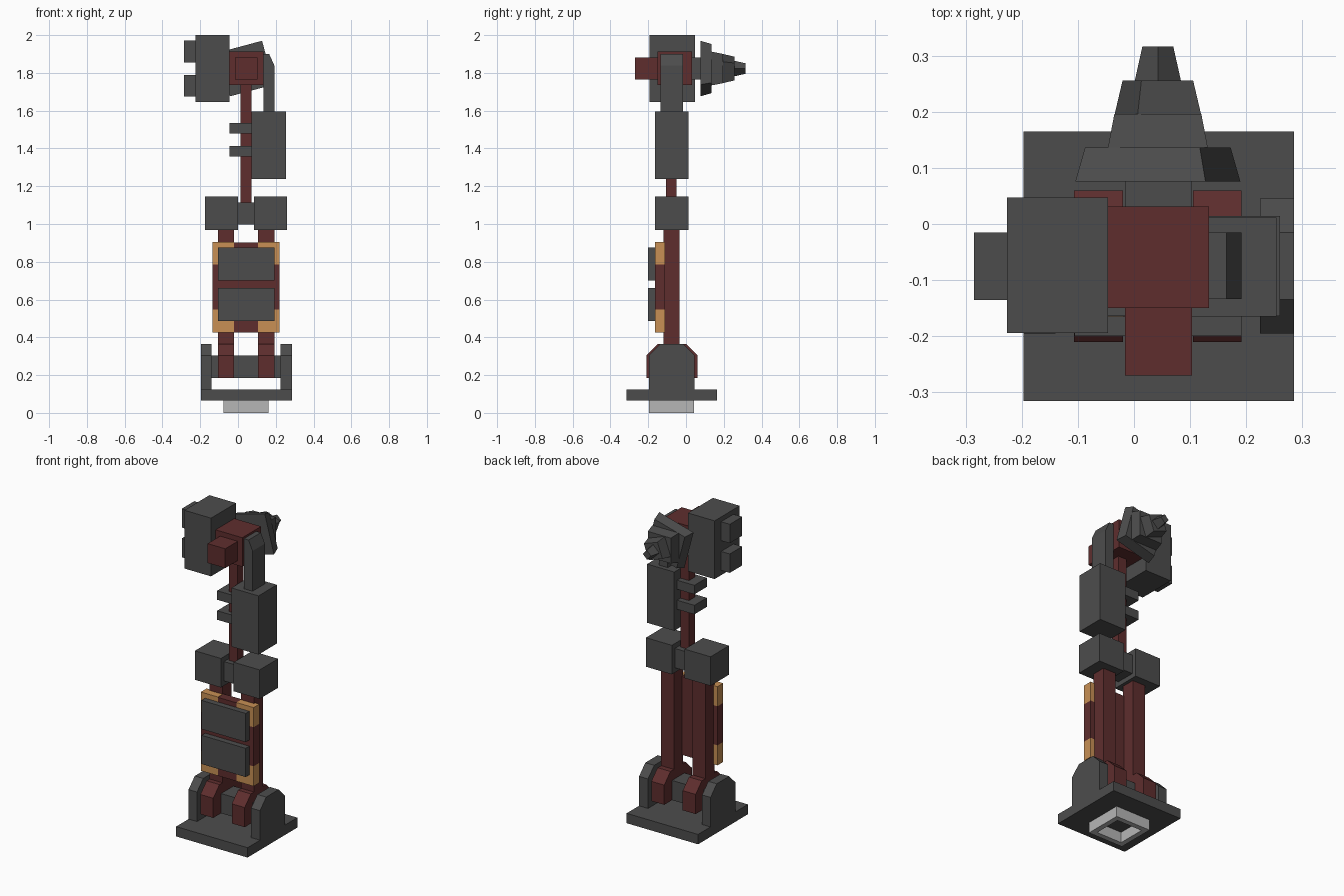
import bpy, bmesh, math

cube = bpy.data.objects.get("Cube")
if cube:
    bpy.data.objects.remove(cube, do_unlink=True)

CX, CY = 0.0425, -0.075  # main axis of the column


def material(name, rgb):
    m = bpy.data.materials.new(name)
    m.use_nodes = True
    m.diffuse_color = (*rgb, 1)
    bsdf = m.node_tree.nodes["Principled BSDF"]
    bsdf.inputs["Base Color"].default_value = (*rgb, 1)
    bsdf.inputs["Roughness"].default_value = 0.8
    return m


GREY = material("dark grey", (0.073, 0.073, 0.073))
RED = material("dark red", (0.113, 0.027, 0.027))
ORANGE = material("orange", (0.58, 0.28, 0.09))
LIGHT = material("light grey", (0.47, 0.47, 0.47))


def finish(name, bm, mat):
    bmesh.ops.recalc_face_normals(bm, faces=bm.faces)
    me = bpy.data.meshes.new(name)
    bm.to_mesh(me)
    bm.free()
    me.materials.append(mat)
    ob = bpy.data.objects.new(name, me)
    bpy.context.collection.objects.link(ob)
    return ob


def bridge(bm, a, b):
    """Closed solid between two matching loops of points."""
    va, vb = [bm.verts.new(p) for p in a], [bm.verts.new(p) for p in b]
    n = len(a)
    for i in range(n):
        j = (i + 1) % n
        bm.faces.new((va[i], va[j], vb[j], vb[i]))
    bm.faces.new(va)
    bm.faces.new(vb)


def box(name, mat, x, y, z):
    bm = bmesh.new()
    corners = [(x[0], y[0]), (x[1], y[0]), (x[1], y[1]), (x[0], y[1])]
    bridge(bm, [(*c, z[0]) for c in corners], [(*c, z[1]) for c in corners])
    return finish(name, bm, mat)


def slab_x(name, mat, x, profile):
    """Extrude a (y, z) profile along x."""
    bm = bmesh.new()
    bridge(bm, [(x[0], *p) for p in profile], [(x[1], *p) for p in profile])
    return finish(name, bm, mat)


def square(size, turn, y, cz):
    """Square loop in the xz plane, turned about the y axis."""
    r = size / math.sqrt(2)
    angles = [math.radians(turn + 45 + 90 * k) for k in range(4)]
    return [(CX + r * math.cos(a), y, cz + r * math.sin(a)) for a in angles]


def around(half):
    return (CY - half, CY + half)


# Base plate with a hollow square foot under it
box("base_plate", GREY, (-0.197, 0.285), (-0.315, 0.165), (0.065, 0.125))
foot = box("foot_ring", LIGHT, (-0.076, 0.161), (-0.195, 0.043), (0, 0.065))
bm = bmesh.new()
bm.from_mesh(foot.data)
bm.faces.ensure_lookup_table()
bottom = min(bm.faces, key=lambda f: f.calc_center_median().z)
top = max(bm.faces, key=lambda f: f.calc_center_median().z)
bmesh.ops.inset_region(bm, faces=[bottom], thickness=0.045)
walls = bmesh.ops.extrude_face_region(bm, geom=[bottom])["geom"]
bmesh.ops.translate(bm, vec=(0, 0, 0.065),
                    verts=[v for v in walls if isinstance(v, bmesh.types.BMVert)])
inner = [f for f in walls if isinstance(f, bmesh.types.BMFace)]
extra = {top, *inner}
if bottom.is_valid:
    extra.add(bottom)
bmesh.ops.delete(bm, geom=list(extra), context='FACES')
bm.to_mesh(foot.data)
bm.free()

# Chamfered base cheeks and the bar between them
cheek = [(-0.195, 0.125), (-0.195, 0.305), (-0.135, 0.365),
         (-0.015, 0.365), (0.045, 0.305), (0.045, 0.125)]
slab_x("cheek_left", GREY, (0.225, 0.285), cheek)
slab_x("cheek_right", GREY, (-0.197, -0.14), cheek)
box("base_crossbar", GREY, (-0.14, 0.225), around(0.06), (0.185, 0.305))

# Pairs: ankle clamp, leg and knee block
clamp = [(-0.21, 0.185), (-0.21, 0.305), (-0.15, 0.365),
         (0.0, 0.365), (0.06, 0.305), (0.06, 0.185)]
for side, s in (("left", 1), ("right", -1)):
    mid = CX + s * 0.106
    x = (mid - 0.0435, mid + 0.0435)
    slab_x("ankle_clamp_" + side, RED, x, clamp)
    box("leg_" + side, RED, x, (-0.12, -0.034), (0.365, 0.97))
    mid = CX + s * 0.1305
    box("knee_block_" + side, GREY, (mid - 0.0875, mid + 0.0875),
        around(0.089), (0.968, 1.145))
box("knee_connector", GREY, (-0.001, 0.086), around(0.06), (0.997, 1.115))

# Front panel: red cross, orange corners, two dark plates
PY = (-0.165, -0.11)
box("panel_centre", RED, (-0.02, 0.105), PY, (0.425, 0.903))
for side, s in (("left", 1), ("right", -1)):
    x = sorted((CX + s * 0.0625, CX + s * 0.178))
    box("panel_side_" + side, RED, x, PY, (0.547, 0.785))
    box("panel_corner_top_" + side, ORANGE, x, PY, (0.785, 0.905))
    box("panel_corner_bottom_" + side, ORANGE, x, PY, (0.425, 0.547))
for name, z in (("upper", (0.7, 0.875)), ("lower", (0.487, 0.662))):
    box("front_plate_" + name, GREY, (-0.106, 0.192), (-0.2, -0.165), z)

# Upper rod with a gripped side box
box("upper_rod", RED, (0.014, 0.071), (-0.105, -0.049), (1.115, 1.74))
box("side_box", GREY, (0.071, 0.254), (-0.165, 0.012), (1.237, 1.595))
for name, z in (("upper", (1.48, 1.535)), ("lower", (1.358, 1.413))):
    box("grip_" + name, GREY, (-0.046, 0.071), around(0.06), z)

# Bent arm from the side box to the head
arm = [(0.134, 1.595), (0.192, 1.595), (0.192, 1.84), (0.165, 1.9), (0.134, 1.9)]
bm = bmesh.new()
bridge(bm, [(x, -0.134, z) for x, z in arm], [(x, -0.015, z) for x, z in arm])
finish("bent_arm", bm, GREY)

# Head with front nose and large side block
box("head", RED, (-0.046, 0.134), (-0.15, 0.031), (1.735, 1.912))
box("nose", RED, (-0.016, 0.103), (-0.27, -0.15), (1.764, 1.882))
box("head_side_block", GREY, (-0.226, -0.046), (-0.194, 0.047), (1.645, 2.0))
for name, z in (("upper", (1.856, 1.971)), ("lower", (1.675, 1.79))):
    box("side_knob_" + name, GREY, (-0.285, -0.226), around(0.06), z)

# Rear spike: neck and four tapering, twisted stages
box("rear_neck", GREY, (-0.016, 0.103), (0.031, 0.078), (1.764, 1.882))
stages = [(0.24, 0.212, 15), (0.178, 0.155, 0), (0.12, 0.098, -20), (0.058, 0.039, 45)]
for i, (near, far, turn) in enumerate(stages):
    y = 0.076 + 0.06 * i
    bm = bmesh.new()
    bridge(bm, square(near, turn, y, 1.823), square(far, turn, y + 0.06, 1.823))
    finish(f"rear_spike_stage_{i + 1}", bm, GREY)
